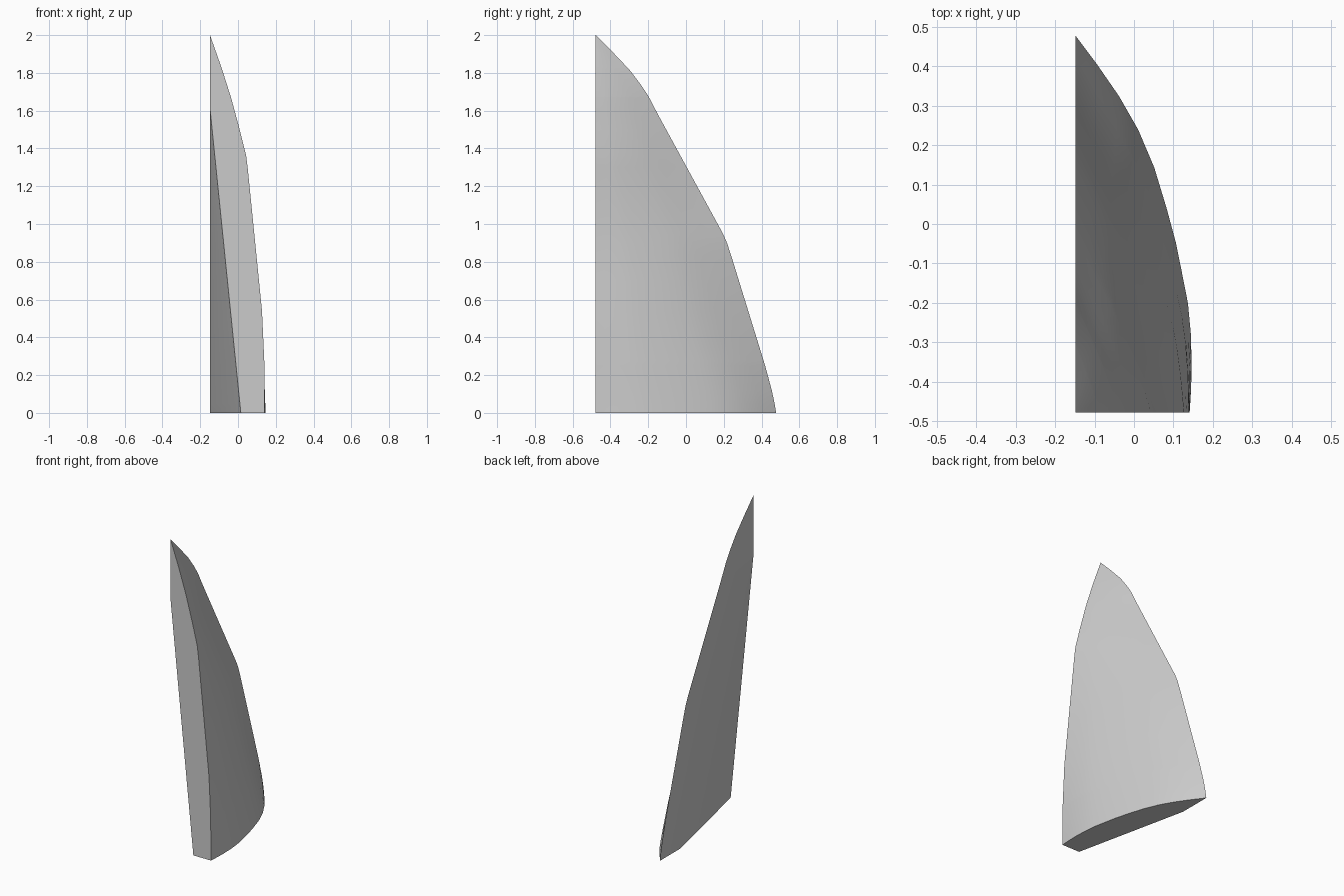
import bpy, bmesh, math

if "Cube" in bpy.data.objects:
    bpy.data.objects.remove(bpy.data.objects["Cube"])

X0, Y0 = -0.148, -0.478         # straight corner of the wedge
INNER_TOP, INNER_X, INNER_Y = 1.61, 0.163, 0.745   # flat sloping cut on the inside

# (z, extent) profiles of the outer skin along x (front) and y (left side)
prof_x = [(0, .289), (.276, .287), (.54, .275), (1.18, .211), (1.3, .199),
          (1.363, .191), (1.5, .157), (1.67, .111), (1.83, .06), (2, 0)]
prof_y = [(0, .955), (.05, .947), (.12, .932), (.25, .897), (.833, .717), (.9, .695),
          (.95, .673), (1.575, .332), (1.675, .28), (1.74, .237), (1.815, .18),
          (1.91, .09), (2, 0)]
# how strongly each section bulges: round at the base, nearly flat near the tip
bulge = [(0, 1), (.4, .68), (.95, .37), (1.575, .16), (2, .1)]
# base curve as fractions of those extents
base = [(1, 0), (1.012, .06), (1.018, .125), (1.01, .21), (.985, .29), (.93, .375),
        (.88, .45), (.80, .54), (.69, .65), (.55, .75), (.38, .84), (.19, .923), (0, 1)]


def sample(prof, z):
    for (a, va), (b, vb) in zip(prof, prof[1:]):
        if z <= b:
            return va + (vb - va) * (z - a) / (b - a)
    return prof[-1][1]


def section(z):
    sx, sy, f = sample(prof_x, z), sample(prof_y, z), sample(bulge, z)
    pts = []
    for u, v in base:
        s = f + (1 - f) / (u + v)       # blend curve towards its straight chord
        pts.append((u * s * sx, v * s * sy))
    k = max(0, 1 - z / INNER_TOP)
    return pts + [(0, INNER_Y * k), (INNER_X * k, 0)]


# Loft the horizontal sections from base to tip
levels = sorted({p[0] for p in prof_x + prof_y} | {INNER_TOP, .4, .7, 1.05})
bm = bmesh.new()
rings = [[bm.verts.new((X0 + x, Y0 + y, z)) for x, y in section(z)] for z in levels]
n = len(rings[0])
for lo, hi in zip(rings, rings[1:]):
    for i in range(n):
        j = (i + 1) % n
        bm.faces.new((lo[i], lo[j], hi[j], hi[i]))
bm.faces.new(rings[0][::-1])
bmesh.ops.remove_doubles(bm, verts=bm.verts, dist=1e-5)
bmesh.ops.recalc_face_normals(bm, faces=bm.faces)

mesh = bpy.data.meshes.new("curved_wedge")
bm.to_mesh(mesh)
bm.free()
wedge = bpy.data.objects.new("curved_wedge", mesh)
bpy.context.collection.objects.link(wedge)
bpy.context.view_layer.objects.active = wedge
wedge.select_set(True)
bpy.ops.object.shade_smooth_by_angle(angle=math.radians(30))
